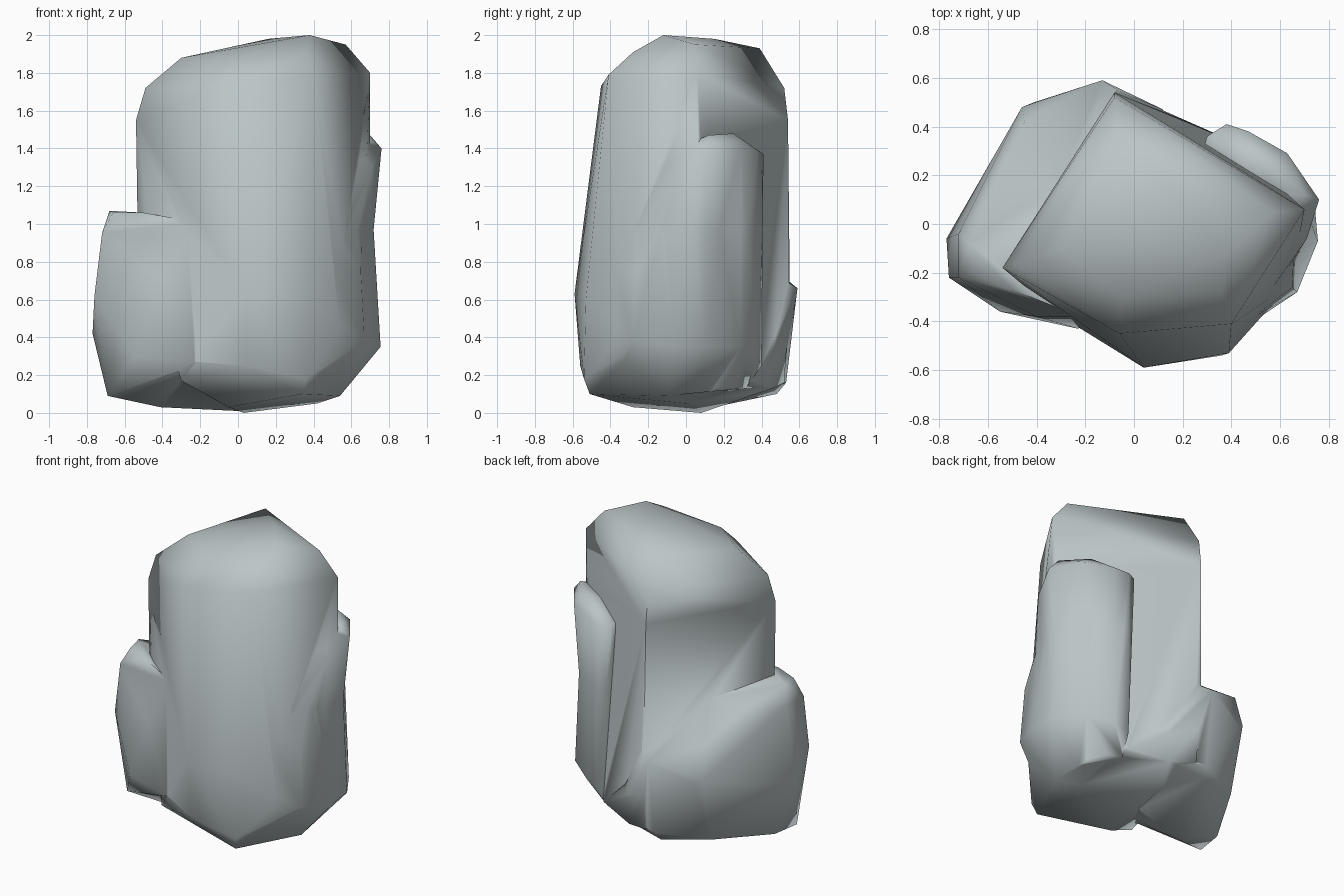
import bpy, bmesh, math

stone = bpy.data.materials.new("grey stone")
stone.diffuse_color = (0.50, 0.56, 0.57, 1)


def rock(name, points, waist=None):
    """Faceted rock: the convex hull of its corner points, optionally pinched at a height."""
    bm = bmesh.new()
    for p in points:
        bm.verts.new(p)
    bmesh.ops.convex_hull(bm, input=bm.verts)
    loose = [v for v in bm.verts if not v.link_faces]
    bmesh.ops.delete(bm, geom=loose, context='VERTS')
    if waist:
        z, pull = waist
        cut = bmesh.ops.bisect_plane(bm, geom=bm.verts[:] + bm.edges[:] + bm.faces[:],
                                     plane_co=(0, 0, z), plane_no=(0, 0, 1))
        for v in cut['geom_cut']:
            if isinstance(v, bmesh.types.BMVert) and v.co.x > 0.6:
                v.co.x -= pull
        bmesh.ops.triangulate(bm, faces=bm.faces[:])
    bmesh.ops.recalc_face_normals(bm, faces=bm.faces[:])
    mesh = bpy.data.meshes.new(name)
    bm.to_mesh(mesh)
    bm.free()
    mesh.materials.append(stone)
    ob = bpy.data.objects.new(name, mesh)
    bpy.context.collection.objects.link(ob)
    return ob


# tall central column
column = rock("boulder", [
    (-0.30, -0.10, 1.88), (-0.07, 0.39, 1.93), (0.16, 0.15, 1.98), (0.38, -0.12, 2.0),
    (0.57, 0.05, 1.95), (-0.05, -0.30, 1.87), (0.36, -0.28, 1.91),
    (-0.49, -0.17, 1.72), (-0.08, 0.52, 1.72), (0.70, 0.06, 1.80),
    (0.40, -0.41, 1.79), (-0.06, -0.45, 1.73),
    (-0.54, -0.18, 1.55), (-0.08, 0.54, 1.55), (0.70, 0.06, 1.30),
    (-0.53, -0.18, 0.90), (-0.07, 0.55, 0.60), (0.26, 0.39, 0.60),
    (0.04, -0.59, 0.63), (0.39, -0.53, 0.60), (0.48, -0.40, 0.60),
    (0.04, -0.56, 0.25), (0.36, -0.54, 0.18), (0.34, -0.51, 0.10), (0.64, -0.25, 0.36),
    (-0.30, -0.38, 0.17), (-0.06, 0.52, 0.16), (0.10, 0.46, 0.13), (0.36, 0.36, 0.17),
    (0.50, 0.15, 0.12), (0.54, -0.10, 0.09),
    (0.03, 0.08, 0.0), (-0.05, -0.28, 0.03), (0.42, 0.0, 0.05)])

# lower shoulder on the left and back
left = rock("left_shoulder", [
    (-0.68, -0.08, 1.07), (-0.66, -0.20, 1.06), (-0.50, -0.27, 1.06), (-0.22, -0.38, 1.01),
    (-0.72, -0.22, 0.95), (-0.72, -0.04, 0.95), (-0.76, -0.22, 0.62), (-0.77, -0.06, 0.42),
    (-0.55, -0.36, 0.30), (-0.23, -0.43, 0.27), (-0.40, -0.38, 0.70),
    (-0.31, 0.17, 0.97), (-0.55, 0.20, 0.96), (-0.45, 0.42, 0.80),
    (-0.46, 0.48, 0.58), (-0.41, 0.50, 0.55), (-0.13, 0.59, 0.66), (-0.05, 0.54, 0.69),
    (0.12, 0.47, 0.40), (0.10, 0.45, 0.14),
    (-0.13, 0.53, 0.16), (-0.15, 0.48, 0.10), (-0.45, 0.38, 0.14),
    (-0.69, -0.19, 0.09), (-0.66, 0.0, 0.09),
    (-0.41, -0.10, 0.03), (0.0, 0.05, 0.01), (0.0, -0.30, 0.20)])

# narrow slab on the right and back
right = rock("right_slab", [
    (0.70, 0.12, 1.47), (0.76, 0.10, 1.40), (0.63, 0.29, 1.41), (0.55, 0.25, 1.48),
    (0.47, 0.38, 1.39), (0.38, 0.41, 1.37), (0.30, 0.36, 1.38), (0.71, -0.06, 1.30),
    (0.58, -0.14, 1.36), (0.38, 0.40, 0.25), (0.47, 0.38, 0.30), (0.62, 0.29, 0.35),
    (0.74, 0.10, 0.35), (0.755, -0.07, 0.35), (0.67, -0.28, 0.38), (0.65, -0.26, 0.75),
    (0.48, -0.39, 0.80), (0.46, -0.42, 0.35), (0.44, -0.38, 0.20),
    (0.54, -0.10, 0.09), (0.52, 0.10, 0.11), (0.36, 0.32, 0.13),
    (0.20, 0.0, 0.20), (0.20, 0.0, 1.30)], waist=(0.97, 0.04))

# fuse the three into one boulder
bpy.context.view_layer.objects.active = column
for part in (left, right):
    mod = column.modifiers.new("fuse", 'BOOLEAN')
    mod.operation = 'UNION'
    mod.solver = 'EXACT'
    mod.object = part
    bpy.ops.object.modifier_apply(modifier=mod.name)
    bpy.data.objects.remove(part)

# soft shading over the facets
column.select_set(True)
bpy.ops.object.shade_smooth_by_angle(angle=math.radians(80))
